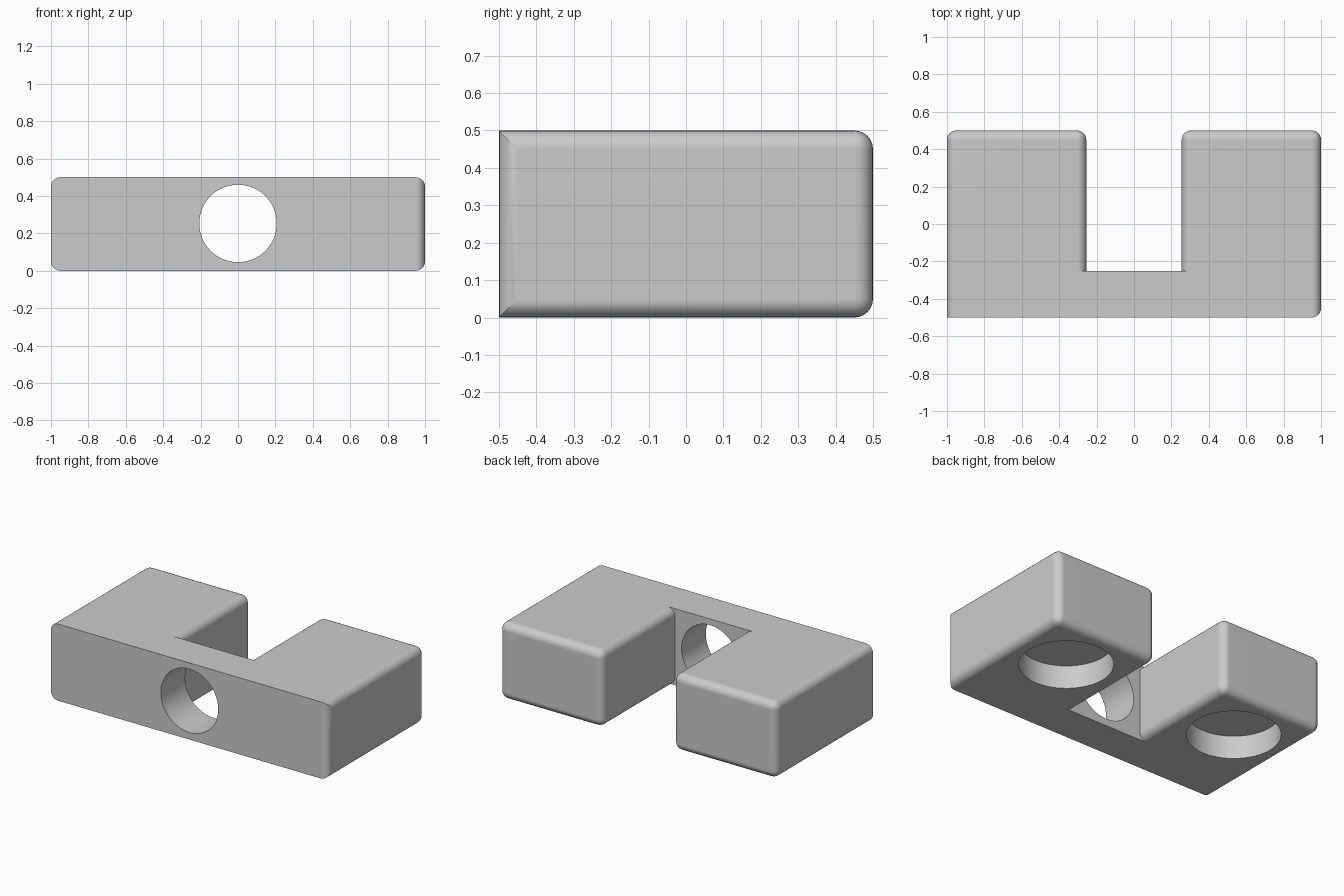
import bpy, bmesh, math

cube = bpy.data.objects.get("Cube")
if cube:
    bpy.data.objects.remove(cube, do_unlink=True)

grey = bpy.data.materials.new("light grey")
grey.use_nodes = True
colour = (0.6, 0.6, 0.6, 1)
grey.diffuse_color = colour
grey.node_tree.nodes["Principled BSDF"].inputs["Base Color"].default_value = colour

SLOT, HEIGHT, ROUND = 0.255, 0.5, 0.05


def add_box(name, x, y, z, rounded=None):
    """Box between the given limits; edges chosen by rounded(midpoint, direction) get a fillet."""
    bm = bmesh.new()
    bmesh.ops.create_cube(bm, size=1)
    for v in bm.verts:
        v.co = [lim[0] if c < 0 else lim[1] for c, lim in zip(v.co, (x, y, z))]
    if rounded:
        edges = [e for e in bm.edges
                 if rounded((e.verts[0].co + e.verts[1].co) / 2,
                            (e.verts[1].co - e.verts[0].co).normalized())]
        bmesh.ops.bevel(bm, geom=edges, offset=ROUND, segments=6, profile=0.5,
                        affect='EDGES', clamp_overlap=True)
    mesh = bpy.data.meshes.new(name)
    bm.to_mesh(mesh)
    bm.free()
    mesh.materials.append(grey)
    obj = bpy.data.objects.new(name, mesh)
    bpy.context.collection.objects.link(obj)
    return obj


def add_cylinder(name, radius, depth, location, rotation=(0, 0, 0)):
    bpy.ops.mesh.primitive_cylinder_add(vertices=64, radius=radius, depth=depth,
                                        location=location, rotation=rotation)
    obj = bpy.context.object
    obj.name = name
    obj.data.materials.append(grey)
    return obj


def combine(target, tool, operation):
    bpy.context.view_layer.objects.active = target
    mod = target.modifiers.new(operation.lower(), 'BOOLEAN')
    mod.operation, mod.solver, mod.object = operation, 'EXACT', tool
    bpy.ops.object.modifier_apply(modifier=mod.name)
    bpy.data.objects.remove(tool, do_unlink=True)


def arm_edge(mid, direction):
    # Lengthwise edges, the whole back outline, and one upright front edge
    front_upright = mid.y < -0.4 and mid.x > 0.9 and abs(direction.z) > 0.9
    return abs(direction.y) > 0.9 or mid.y > 0.4 or front_upright


# Two arms joined by a crossbar along the front
body = add_box("slotted_block", (-1, -SLOT), (-0.5, 0.5), (0, HEIGHT), arm_edge)
left_arm = add_box("left_arm", (SLOT, 1), (-0.5, 0.5), (0, HEIGHT), arm_edge)
crossbar = add_box("crossbar", (-0.32, 0.32), (-0.5, -0.25), (0, HEIGHT))
combine(body, crossbar, 'UNION')
combine(body, left_arm, 'UNION')

# Round hole through the crossbar
combine(body, add_cylinder("front_hole_cutter", 0.207, 0.5, (0, -0.4, 0.253),
                           (math.pi / 2, 0, 0)), 'DIFFERENCE')

# Shallow round pockets underneath each arm
for side in (-1, 1):
    combine(body, add_cylinder("pocket_cutter", 0.276, 0.3, (side * 0.635, 0.145, 0)),
            'DIFFERENCE')

# Smooth fillets and hole walls, crisp flat faces
bpy.ops.object.select_all(action='DESELECT')
body.select_set(True)
bpy.context.view_layer.objects.active = body
bpy.ops.object.shade_smooth_by_angle(angle=math.radians(30))
weighted = body.modifiers.new("flat_face_normals", 'WEIGHTED_NORMAL')
weighted.keep_sharp = True
